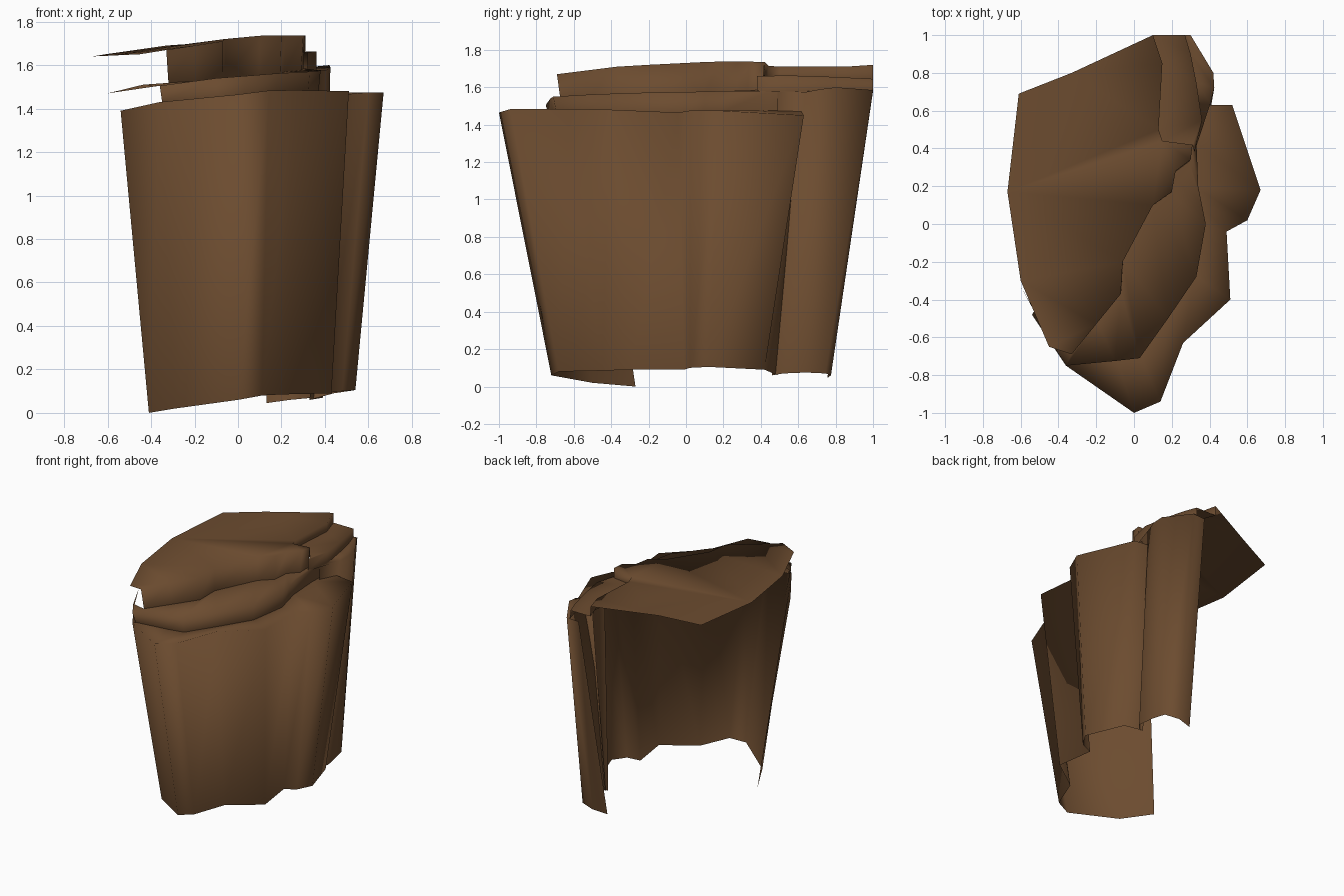
import bpy, bmesh, math

if "Cube" in bpy.data.objects:
    bpy.data.objects.remove(bpy.data.objects["Cube"])

rock = bpy.data.materials.new("brown_rock")
rock.diffuse_color = (0.15, 0.072, 0.029, 1)
rock.use_nodes = True
rock.node_tree.nodes["Principled BSDF"].inputs["Base Color"].default_value = rock.diffuse_color


def build(name, verts, faces, angle=120):
    me = bpy.data.meshes.new(name)
    me.from_pydata(verts, [], faces)
    bm = bmesh.new()
    bm.from_mesh(me)
    bmesh.ops.remove_doubles(bm, verts=bm.verts, dist=0.0005)
    bmesh.ops.triangulate(bm, faces=[f for f in bm.faces if len(f.verts) > 4])
    bm.to_mesh(me)
    bm.free()
    me.materials.append(rock)
    ob = bpy.data.objects.new(name, me)
    bpy.context.collection.objects.link(ob)
    bpy.ops.object.select_all(action='DESELECT')
    ob.select_set(True)
    bpy.context.view_layer.objects.active = ob
    bpy.ops.object.shade_smooth_by_angle(angle=math.radians(angle))
    return ob


def shelf(name, *strips, cap=None):
    """Skins between pairs of rows (anticlockwise from above), welded into one smooth part."""
    verts, faces = [], []
    for lower, upper in strips:
        s, n = len(verts), len(lower)
        verts += lower + upper
        faces += [(s + i, s + i + 1, s + n + i + 1, s + n + i) for i in range(n - 1)]
    if cap:
        faces.append(tuple(range(len(verts), len(verts) + len(cap))))
        verts += cap
    return build(name, verts, faces)


def drop(row, z0, z1, inset=0.0):
    """Copy of a row at a sloping height, pulled in toward the middle."""
    n = len(row) - 1
    k = 1 - inset
    return [(x * k, y * k, z0 + (z1 - z0) * i / n) for i, (x, y, z) in enumerate(row)]


# row points: main cliff wall, open at the back, tapering downward
wall_top = [(-.54, -.48, 1.39), (-.36, -.75, 1.43), (0, -1, 1.465), (.14, -.94, 1.483),
            (.26, -.63, 1.485), (.51, -.4, 1.48), (.49, -.04, 1.465), (.6, .02, 1.475),
            (.67, .18, 1.475), (.52, .63, 1.45), (.34, .63, 1.45)]
wall_base = [(-.41, -.27, 0), (-.29, -.5, .02), (0, -.72, .06), (.11, -.68, .08),
             (.2, -.45, .085), (.43, -.29, .09), (.39, -.01, .09), (.48, .02, .1),
             (.54, .12, .105), (.44, .42, .09), (.33, .49, .06)]
# lip of the second step
lip2 = [(-.6, -.33, 1.47), (-.36, -.75, 1.505), (-.1, -.725, 1.54), (.03, -.71, 1.55),
        (.18, -.5, 1.562), (.33, -.28, 1.57), (.38, 0, 1.575), (.36, .1, 1.577),
        (.34, .2, 1.58), (.33, .45, 1.58), (.35, .63, 1.58)]
base2 = drop(lip2[1:], 1.43, 1.48, 0.03)
# lip of the third step
lip3 = [(-.45, -.65, 1.65), (-.33, -.69, 1.67), (-.2, -.53, 1.69), (-.07, -.37, 1.71),
        (-.06, -.2, 1.72), (.1, .1, 1.735), (.2, .17, 1.737), (.22, .28, 1.737),
        (.3, .34, 1.737), (.31, .42, 1.735)]
base3 = drop(lip3, 1.51, 1.585, 0.03)

# main wall rolling over into its ledge, then the middle step
shelf("main_wall", (wall_base, wall_top), (wall_top[1:], base2))
shelf("middle_step", (base2, lip2[1:]), (lip2[:10], base3))

# rear wall section with ledge
rear_top = [(.34, .49, 1.575), (.405, .64, 1.575), (.425, .72, 1.59), (.42, .8, 1.6),
            (.3, 1, 1.585), (.2, 1, 1.58)]
rear_base = [(.33, .46, .06), (.39, .52, .07), (.37, .64, .075), (.345, .745, .07),
             (.24, .775, .06), (.13, .755, .045)]
block_lip = [(.32, .38, 1.66), (.36, .55, 1.663), (.33, .75, 1.657), (.3, .9, 1.65),
             (.27, 1, 1.645)]
block_base = drop(block_lip, 1.575, 1.585)
shelf("rear_wall", (rear_base, rear_top), (rear_top[:5], block_base))

# rear step block
cap_edge = [lip3[-1], (.15, .44, 1.715), (.13, .5, 1.71), (.15, .85, 1.71), (.1, 1, 1.72)]
cap_foot = drop(cap_edge, 1.66, 1.645)
shelf("rear_block", (block_base, block_lip), (block_lip, cap_foot))

# thin top plate with its skirts
back_rim = [(-.33, .8, 1.69), (-.61, .69, 1.65), (-.67, .17, 1.64), (-.6, -.3, 1.643)]
shelf("top_plate", (base3[1:], lip3[1:]), (cap_foot, cap_edge),
      cap=lip3 + cap_edge[1:] + back_rim)
